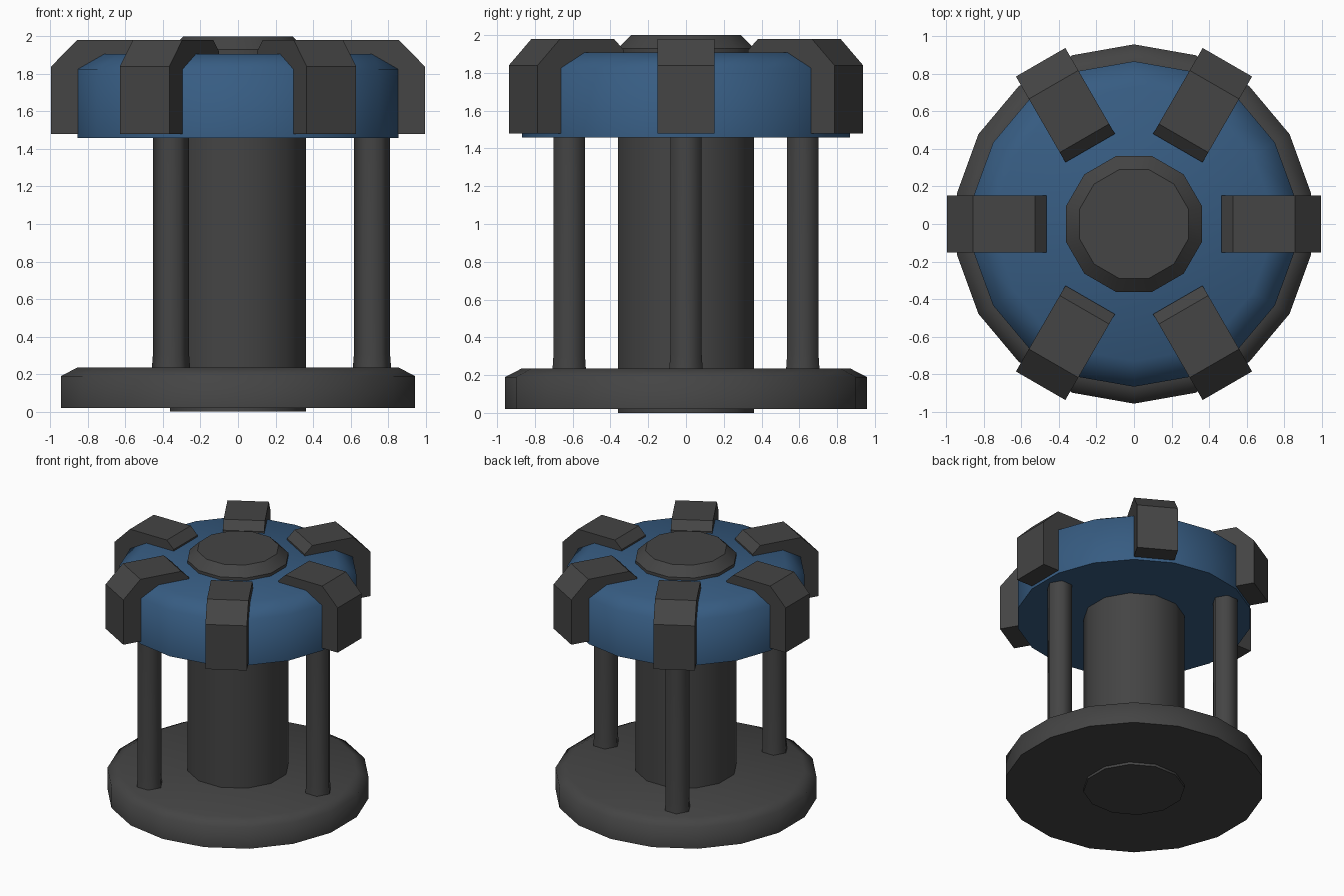
import bpy, bmesh, math
from mathutils import Matrix

if "Cube" in bpy.data.objects:
    bpy.data.objects.remove(bpy.data.objects["Cube"])


def material(name, rgb):
    m = bpy.data.materials.new(name)
    m.diffuse_color = (*rgb, 1)
    m.use_nodes = True
    m.node_tree.nodes["Principled BSDF"].inputs["Base Color"].default_value = m.diffuse_color
    return m


GREY = material("dark grey", (0.058, 0.058, 0.058))
BLUE = material("steel blue", (0.038, 0.108, 0.225))


def finish(name, bm, mat, smooth_angle=0):
    """Clean normals, mark sharp edges and link the object."""
    bmesh.ops.recalc_face_normals(bm, faces=bm.faces)
    if smooth_angle:
        for f in bm.faces:
            f.smooth = True
        for e in bm.edges:
            e.smooth = e.calc_face_angle(0) < math.radians(smooth_angle)
    me = bpy.data.meshes.new(name)
    bm.to_mesh(me)
    bm.free()
    me.materials.append(mat)
    ob = bpy.data.objects.new(name, me)
    bpy.context.scene.collection.objects.link(ob)
    return ob


def lathe(name, profile, sides, start_deg, mat, smooth_angle, centre=(0, 0)):
    """Stack of capped n-gon rings from (radius, z) pairs."""
    bm = bmesh.new()
    rings = []
    for r, z in profile:
        ring = []
        for i in range(sides):
            a = math.radians(start_deg) + math.tau * i / sides
            ring.append(bm.verts.new((centre[0] + r * math.cos(a),
                                      centre[1] + r * math.sin(a), z)))
        rings.append(ring)
    for lo, hi in zip(rings, rings[1:]):
        for i in range(sides):
            j = (i + 1) % sides
            bm.faces.new((lo[i], lo[j], hi[j], hi[i]))
    bm.faces.new(rings[0][::-1])
    bm.faces.new(rings[-1])
    return finish(name, bm, mat, smooth_angle)


def bracket(name, angle, mat, half_width=0.152):
    """L-shaped clamp gripping the rim of the wheel."""
    profile = [(0.80, 1.48), (0.995, 1.48), (0.995, 1.84), (0.857, 1.98),
               (0.528, 1.98), (0.467, 1.92), (0.467, 1.87), (0.80, 1.80)]
    bm = bmesh.new()
    face = bm.faces.new([bm.verts.new((x, -half_width, z)) for x, z in profile])
    ext = bmesh.ops.extrude_face_region(bm, geom=[face], use_keep_orig=True)
    new = [v for v in ext["geom"] if isinstance(v, bmesh.types.BMVert)]
    bmesh.ops.translate(bm, verts=new, vec=(0, 2 * half_width, 0))
    bmesh.ops.transform(bm, matrix=Matrix.Rotation(angle, 4, 'Z'), verts=bm.verts)
    return finish(name, bm, mat)


# Base plate with a bevelled top rim
lathe("base_plate", [(0.957, 0.02), (0.957, 0.19), (0.87, 0.235)], 18, 10, GREY, 66)

# Central column running through everything
lathe("central_column", [(0.374, 0), (0.374, 1.93), (0.301, 2.0)], 12, 15, GREY, 31)

# Blue wheel
lathe("wheel", [(0.867, 1.457), (0.867, 1.825), (0.73, 1.907)], 18, 10, BLUE, 66)

# Three hexagonal posts, slightly flared at the foot
for k in range(3):
    a = math.tau * k / 3
    lathe(f"post_{k + 1}", [(0.106, 0.18), (0.096, 0.31), (0.096, 1.5)], 6, 0,
          GREY, 61, (0.714 * math.cos(a), 0.714 * math.sin(a)))

# Six rim brackets
for k in range(6):
    bracket(f"rim_bracket_{k + 1}", math.tau * k / 6, GREY)
